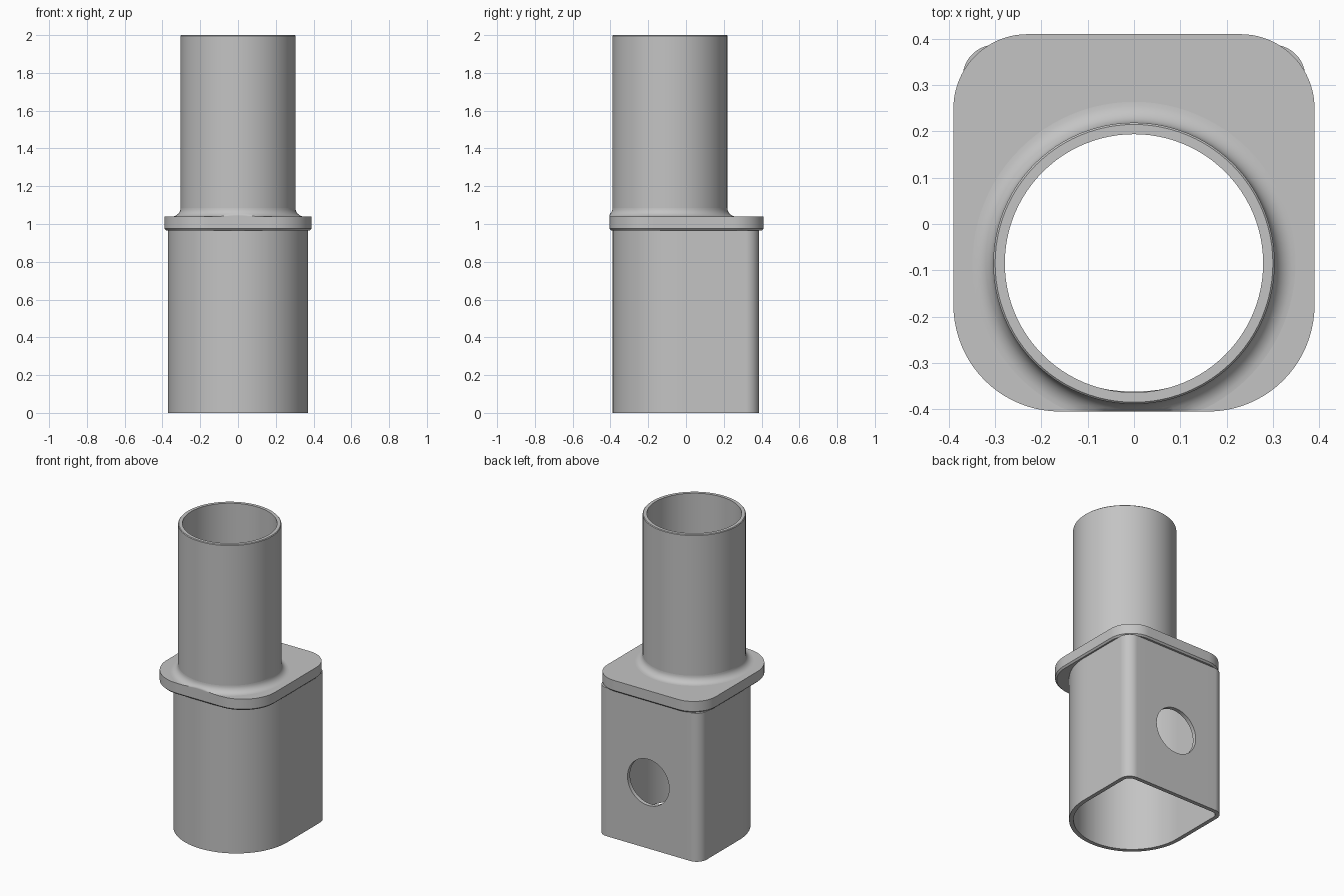
import bpy, bmesh
from math import sin, cos, pi, atan2, radians

cube = bpy.data.objects.get("Cube")
if cube:
    bpy.data.objects.remove(cube, do_unlink=True)

GREY = (0.55, 0.55, 0.55, 1)
grey = bpy.data.materials.new("matte_grey")
grey.use_nodes = True
grey.diffuse_color = GREY
grey.node_tree.nodes["Principled BSDF"].inputs["Base Color"].default_value = GREY

TUBE_Y, TUBE_R, TUBE_IN = -0.085, 0.304, 0.279
FLANGE_FRONT, FLANGE_BACK = -0.405, 0.41
FLANGE_LOW, FLANGE_TOP = 0.965, 1.04
FILLET = 0.045
WALL = 0.026


def outline(half, front, back, r_front, r_back, arc=20, straight=8):
    """Rounded rectangle with separate front and back corner radii."""
    pts = []
    corners = [(half, back, r_back, 0), (-half, back, r_back, 1),
               (-half, front, r_front, 2), (half, front, r_front, 3)]
    for x, y, r, quarter in corners:
        cx = x - r if x > 0 else x + r
        cy = y - r if y > 0 else y + r
        for i in range(arc + 1):
            a = (quarter + i / arc) * pi / 2
            pts.append((cx + r * cos(a), cy + r * sin(a)))
    # split the straight edges so that rings can be bridged evenly
    result = []
    for i, (x, y) in enumerate(pts):
        result.append((x, y))
        if i % (arc + 1) == arc:
            u, v = pts[(i + 1) % len(pts)]
            for k in range(1, straight):
                t = k / straight
                result.append((x + (u - x) * t, y + (v - y) * t))
    return result


def at(points, z):
    return [(x, y, z) for x, y in points]


def circle(r, z, n=96):
    return [(r * cos(2 * pi * i / n), TUBE_Y + r * sin(2 * pi * i / n), z)
            for i in range(n)]


def loft(name, rings):
    """Closed solid from a loop of rings with equal point counts."""
    bm = bmesh.new()
    loops = [[bm.verts.new(p) for p in ring] for ring in rings]
    for a, b in zip(loops, loops[1:] + loops[:1]):
        for i in range(len(a)):
            j = (i + 1) % len(a)
            bm.faces.new((a[i], a[j], b[j], b[i]))
    bmesh.ops.remove_doubles(bm, verts=bm.verts, dist=1e-5)
    bmesh.ops.recalc_face_normals(bm, faces=bm.faces)
    mesh = bpy.data.meshes.new(name)
    bm.to_mesh(mesh)
    bm.free()
    mesh.materials.append(grey)
    obj = bpy.data.objects.new(name, mesh)
    bpy.context.collection.objects.link(obj)
    return obj


def smooth(obj):
    bpy.ops.object.select_all(action="DESELECT")
    obj.select_set(True)
    bpy.context.view_layer.objects.active = obj
    bpy.ops.object.shade_smooth_by_angle(angle=radians(35))


# Lower hollow sleeve: round front, square back
outer = outline(0.37, -0.388, 0.387, 0.368, 0.07)
inner = outline(0.37 - WALL, -0.388 + WALL, 0.387 - WALL, 0.368 - WALL, 0.07 - WALL)
sleeve = loft("lower_sleeve", [at(outer, 0), at(outer, FLANGE_LOW),
                               at(inner, FLANGE_LOW), at(inner, 0)])

# Round hole through the back wall of the sleeve
bpy.ops.mesh.primitive_cylinder_add(vertices=64, radius=0.15, depth=0.2,
                                    location=(0, 0.38, 0.43), rotation=(pi / 2, 0, 0))
cutter = bpy.context.object
cutter.name = "back_hole_cutter"
cutter.hide_render = True
cut = sleeve.modifiers.new("back_hole", "BOOLEAN")
cut.operation = "DIFFERENCE"
cut.object = cutter
bpy.context.view_layer.objects.active = sleeve
bpy.ops.object.modifier_apply(modifier=cut.name)
bpy.data.objects.remove(cutter, do_unlink=True)
smooth(sleeve)

# Flange plate with a softened lower edge and a round opening
rim = outline(0.39, FLANGE_FRONT, FLANGE_BACK, 0.23, 0.16)
E = 0.01
rim_low = outline(0.39 - E, FLANGE_FRONT + E, FLANGE_BACK - E, 0.23 - E, 0.16 - E)
angles = [atan2(y - TUBE_Y, x) for x, y in rim]
bore = [(0.29 * cos(a), TUBE_Y + 0.29 * sin(a)) for a in angles]
smooth(loft("flange", [at(bore, FLANGE_LOW), at(rim_low, FLANGE_LOW),
                       at(rim, FLANGE_LOW + E), at(rim, FLANGE_TOP),
                       at(bore, FLANGE_TOP)]))

# Upper tube with lightly rounded outer lip
smooth(loft("upper_tube", [circle(TUBE_IN, FLANGE_LOW), circle(TUBE_IN, 2),
                           circle(TUBE_R - 0.004, 2), circle(TUBE_R, 1.996),
                           circle(TUBE_R, FLANGE_LOW)]))

# Concave fillet around the tube base, trimmed flush with the flange front
rings = [circle(TUBE_R - 0.01, FLANGE_TOP - 0.005)]
rings.append(circle(TUBE_R + FILLET, FLANGE_TOP - 0.005))
for i in range(9):
    a = i / 8 * pi / 2
    rings.append(circle(TUBE_R + FILLET * (1 - sin(a)),
                        FLANGE_TOP + FILLET * (1 - cos(a))))
rings.append(circle(TUBE_R - 0.01, FLANGE_TOP + FILLET))
trimmed = [[(x, max(y, FLANGE_FRONT), z) for x, y, z in ring] for ring in rings]
smooth(loft("tube_fillet", trimmed))
